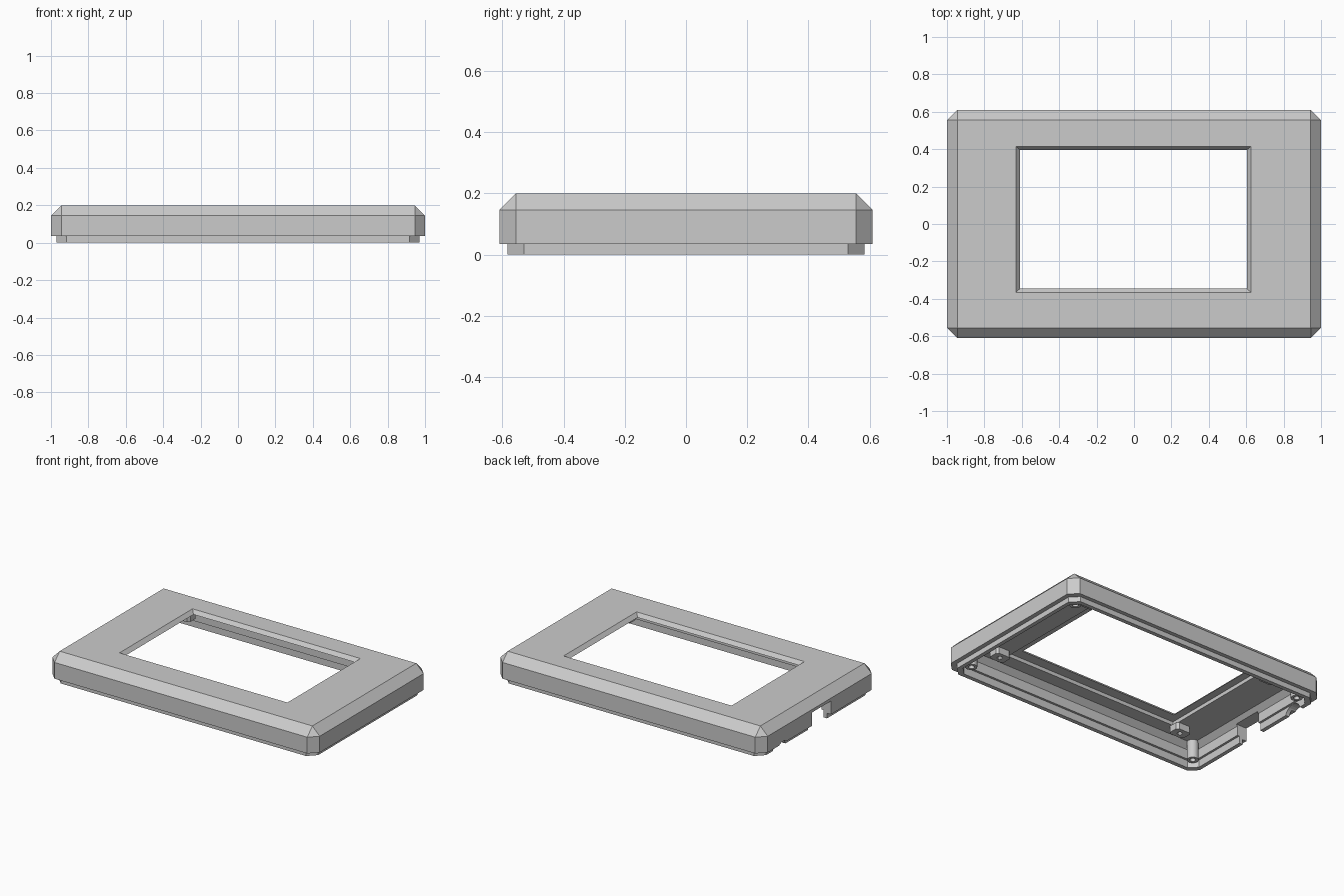
import bpy
import bmesh
import math
from mathutils import Vector

cube = bpy.data.objects.get("Cube")
if cube:
    bpy.data.objects.remove(cube, do_unlink=True)

grey = bpy.data.materials.new("plain grey")
grey.use_nodes = True
COLOUR = (0.6, 0.6, 0.6, 1)
grey.diffuse_color = COLOUR
grey.node_tree.nodes["Principled BSDF"].inputs["Base Color"].default_value = COLOUR


def octagon(hx, hy, c, z):
    """Rectangle outline with corners cut by c."""
    quarter = [(hx, hy - c), (hx - c, hy)]
    pts = quarter + [(-x, y) for x, y in reversed(quarter)]
    pts += [(-x, -y) for x, y in pts]
    return [Vector((x, y, z)) for x, y in pts]


def circle(r, z, n=24):
    return [Vector((r * math.cos(math.tau * i / n), r * math.sin(math.tau * i / n), z))
            for i in range(n)]


def loft(name, rings, at=(0, 0, 0), caps=True):
    """Skin a stack of equal-length outlines."""
    bm = bmesh.new()
    loops = [[bm.verts.new(p + Vector(at)) for p in ring] for ring in rings]
    n = len(loops[0])
    for a, b in zip(loops, loops[1:]):
        for i in range(n):
            j = (i + 1) % n
            bm.faces.new((a[i], a[j], b[j], b[i]))
    if caps:
        bm.faces.new(loops[0][::-1])
        bm.faces.new(loops[-1])
    bmesh.ops.remove_doubles(bm, verts=bm.verts[:], dist=1e-5)
    bmesh.ops.recalc_face_normals(bm, faces=bm.faces[:])
    mesh = bpy.data.meshes.new(name)
    bm.to_mesh(mesh)
    bm.free()
    mesh.materials.append(grey)
    obj = bpy.data.objects.new(name, mesh)
    bpy.context.collection.objects.link(obj)
    return obj


def cut(target, cutter):
    """Subtract a cutter and discard it."""
    mod = target.modifiers.new("cut", "BOOLEAN")
    mod.operation = "DIFFERENCE"
    mod.solver = "EXACT"
    mod.object = cutter
    bpy.context.view_layer.objects.active = target
    bpy.ops.object.modifier_apply(modifier=mod.name)
    bpy.data.objects.remove(cutter, do_unlink=True)


CEILING = 0.15
PLATE = 0.175

# Chamfered shell with a stepped-in lip below
shell = loft("bezel_shell", [
    octagon(0.97, 0.583, 0.053, 0), octagon(0.97, 0.583, 0.053, 0.035),
    octagon(1, 0.61, 0.055, 0.035), octagon(1, 0.61, 0.055, 0.145),
    octagon(0.945, 0.555, 0, 0.2)])

# Hollow underside: thin lip, small ledge, wall, then a chamfer up to the ceiling
cut(shell, loft("cavity_cutter", [
    octagon(0.943, 0.555, 0.05, -0.1), octagon(0.943, 0.555, 0.05, 0.05),
    octagon(0.928, 0.54, 0.045, 0.05), octagon(0.928, 0.54, 0.045, 0.115),
    octagon(0.893, 0.505, 0.01, CEILING)]))

# Shallow screen pocket
cut(shell, loft("pocket_cutter", [octagon(0.66, 0.43, 0, z) for z in (0.05, PLATE)],
                at=(0, 0.015, 0)))

# Screen opening with chamfered rim
cut(shell, loft("window_cutter", [
    octagon(0.606, 0.37, 0, 0.1), octagon(0.606, 0.37, 0, PLATE),
    octagon(0.628, 0.39, 0, 0.2), octagon(0.628, 0.39, 0, 0.3)],
    at=(-0.003, 0.025, 0)))

# Cable notch and rounded finger cut in the side wall
cut(shell, loft("notch_cutter", [octagon(0.12, 0.1, 0, z) for z in (-0.1, 0.125)],
                at=(-0.98, -0.02, 0)))
arc = loft("arc_cutter", [circle(0.07, z) for z in (-0.1, 0.1)])
arc.rotation_euler = (0, math.pi / 2, 0)
arc.location = (-0.98, 0.39, -0.02)
bpy.context.view_layer.update()
cut(shell, arc)

# Screw posts in the corners and screen mounting pads
for sx, side in ((1, "left"), (-1, "right")):
    for sy, end in ((-1, "front"), (1, "back")):
        post = loft(f"screw_post_{end}_{side}", [
            circle(0.036, CEILING), circle(0.036, 0.025),
            circle(0.018, 0.025), circle(0.018, CEILING)],
            at=(sx * 0.885, sy * 0.495, 0), caps=False)
        loft(f"screen_pad_{end}_{side}", [
            octagon(0.055, 0.042, 0.015, CEILING), octagon(0.055, 0.042, 0.015, 0.105),
            octagon(0.016, 0.016, 0.009, 0.105), octagon(0.016, 0.016, 0.009, CEILING)],
            at=(0.015 + sx * 0.72, 0.022 + sy * 0.425, 0), caps=False)
        bpy.ops.object.select_all(action="DESELECT")
        post.select_set(True)
        bpy.context.view_layer.objects.active = post
        bpy.ops.object.shade_smooth_by_angle()
